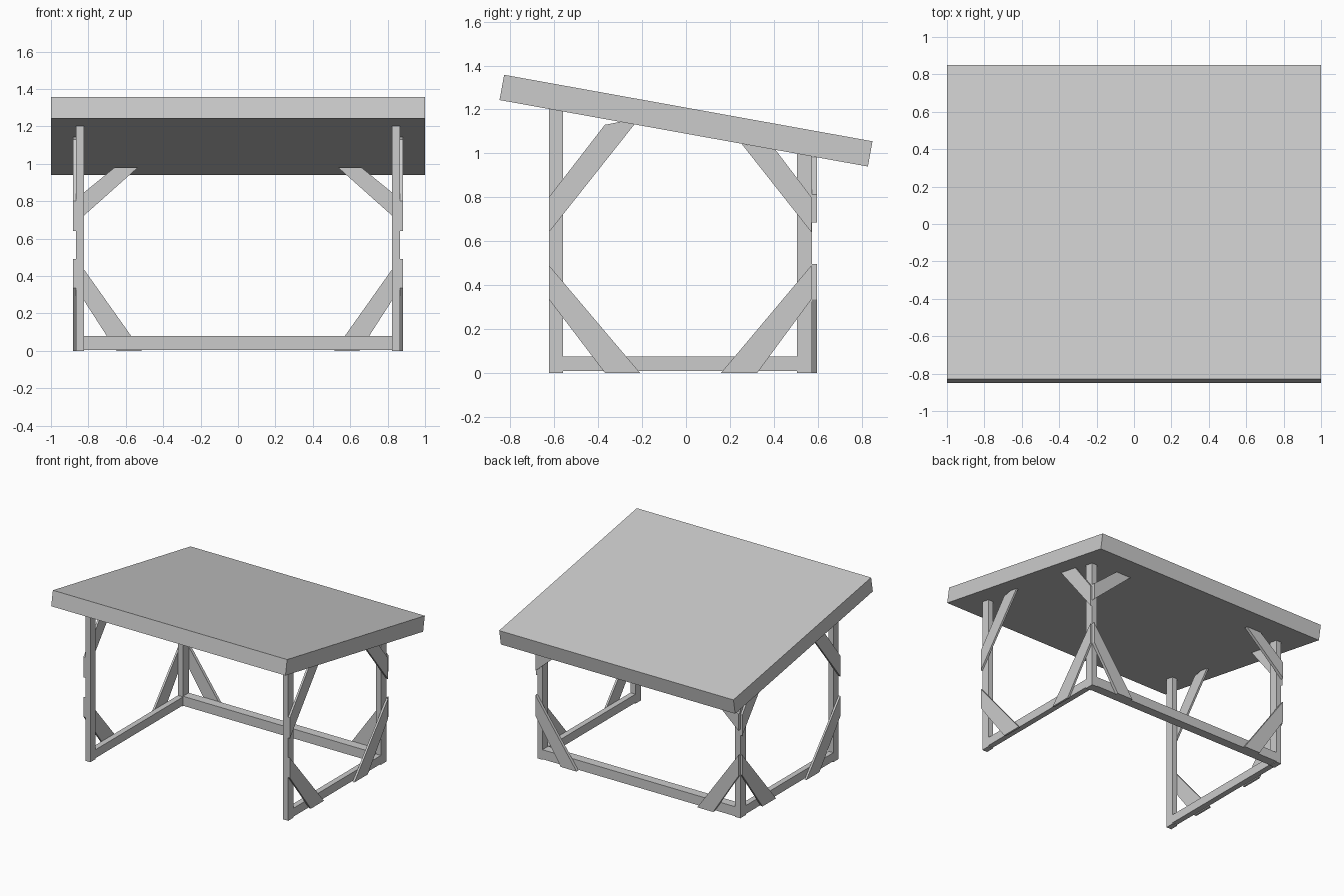
import bpy, bmesh

if "Cube" in bpy.data.objects:
    bpy.data.objects.remove(bpy.data.objects["Cube"])


def prism(name, profile, axis, a, b):
    """Extrude a profile along x (profile is y,z) or y (profile is x,z)."""
    bm = bmesh.new()
    def point(p, d):
        return (d, p[0], p[1]) if axis == 'x' else (p[0], d, p[1])
    lo = [bm.verts.new(point(p, a)) for p in profile]
    hi = [bm.verts.new(point(p, b)) for p in profile]
    n = len(profile)
    bm.faces.new(lo)
    bm.faces.new(hi[::-1])
    for i in range(n):
        j = (i + 1) % n
        bm.faces.new((lo[i], lo[j], hi[j], hi[i]))
    bmesh.ops.recalc_face_normals(bm, faces=bm.faces)
    me = bpy.data.meshes.new(name)
    bm.to_mesh(me)
    bm.free()
    ob = bpy.data.objects.new(name, me)
    bpy.context.collection.objects.link(ob)
    return ob


def under(y):
    """Height of the roof underside at y."""
    return 1.243 - 0.1805 * (y + 0.85)


# Sloping roof slab
prism("roof", [(-0.85, 1.243), (0.829, 0.94), (0.85, 1.055), (-0.829, 1.358)], 'x', -1, 1)

FRONT, BACK = (-0.625, -0.56), (0.505, 0.575)
X_IN, X_OUT, X_BRACE = 0.823, 0.866, 0.881

# Diagonal boards on the sides (y, z)
side_braces = {
    "upper_front": [(-0.625, 0.64), (-0.625, 0.80), (-0.37, 1.13), (-0.30, under(-0.30)), (-0.235, under(-0.235))],
    "lower_front": [(-0.625, 0.335), (-0.625, 0.49), (-0.21, 0), (-0.37, 0)],
    "upper_back": [(0.572, 0.64), (0.572, 0.80), (0.408, under(0.408)), (0.253, under(0.253))],
    "lower_back": [(0.572, 0.335), (0.572, 0.49), (0.16, 0), (0.325, 0)],
}
# Diagonal boards on the back (x, z)
back_braces = {
    "upper": [(0.866, 0.685), (0.866, 0.812), (0.66, 0.98), (0.535, 0.98)],
    "lower": [(0.866, 0.335), (0.866, 0.495), (0.515, 0), (0.65, 0)],
}

for s, side in ((-1, "left"), (1, "right")):
    # Corner posts cut to the roof slope
    for label, (y0, y1) in (("front", FRONT), ("back", BACK)):
        prism(f"{side}_{label}_post", [(y0, 0), (y1, 0), (y1, under(y1)), (y0, under(y0))],
              'x', s * X_IN, s * X_OUT)
    # Bottom side rail
    prism(f"{side}_rail", [(FRONT[1], 0.008), (BACK[0], 0.008), (BACK[0], 0.073), (FRONT[1], 0.073)],
          'x', s * X_IN, s * X_OUT)
    for label, pts in side_braces.items():
        prism(f"{side}_{label}_brace", pts, 'x', s * X_OUT, s * X_BRACE)
    for label, pts in back_braces.items():
        prism(f"back_{side}_{label}_brace", [(s * x, z) for x, z in pts], 'y', BACK[1], 0.598)

# Bottom back rail between the rear posts
prism("back_rail", [(-X_IN, 0.005), (X_IN, 0.005), (X_IN, 0.078), (-X_IN, 0.078)], 'y', *BACK)
